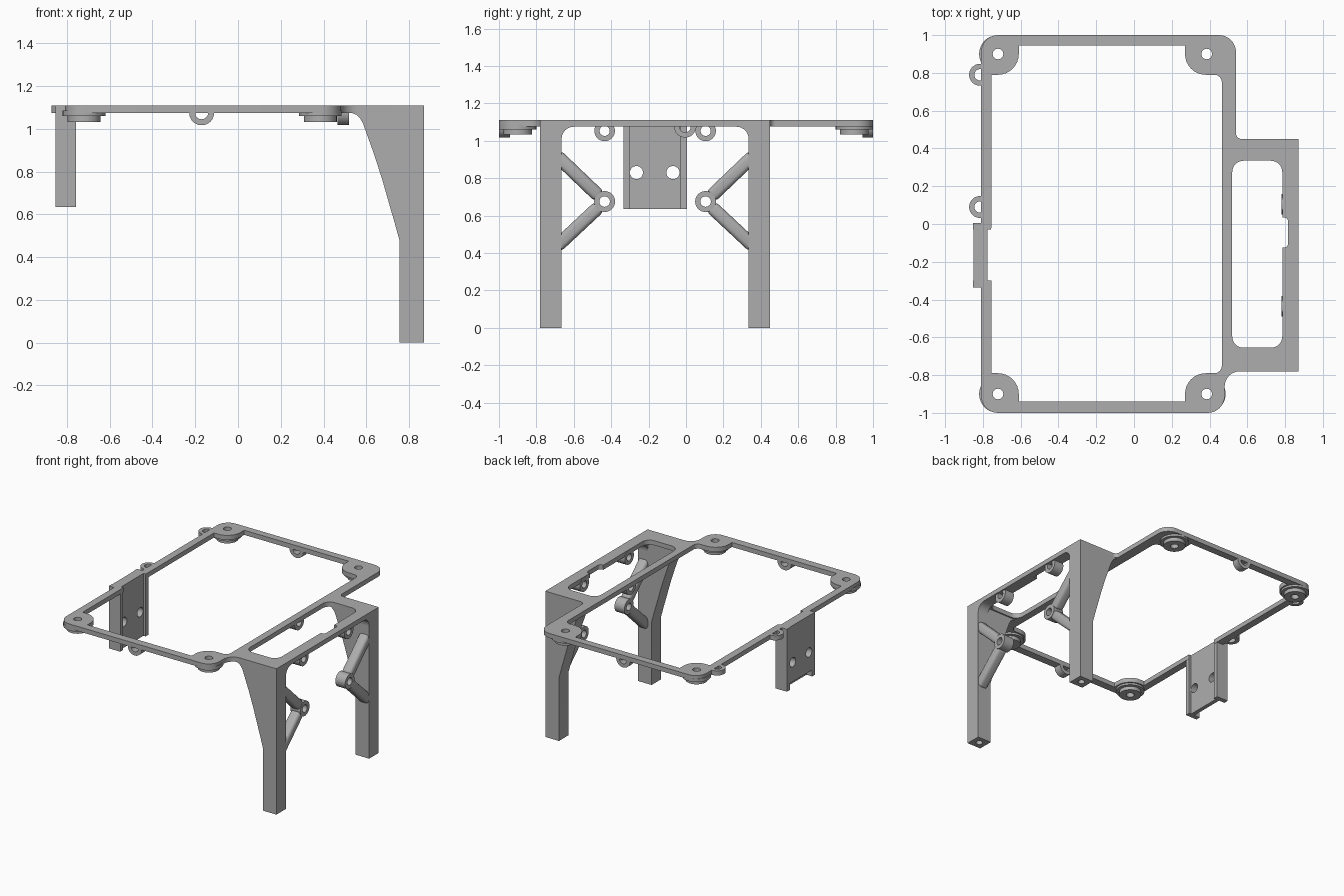
import bpy, bmesh, math
from mathutils import Vector

cube = bpy.data.objects.get("Cube")
if cube:
    bpy.data.objects.remove(cube, do_unlink=True)

grey = bpy.data.materials.new("mid_grey")
grey.use_nodes = True
grey.diffuse_color = (0.42, 0.42, 0.42, 1)
grey.node_tree.nodes["Principled BSDF"].inputs["Base Color"].default_value = grey.diffuse_color

TOP, UNDER = 1.11, 1.075
MID_Y = -0.165


def fillet(corners, steps=8):
    """Turn (a, b, radius) corners into an outline with rounded corners."""
    out = []
    for i, (a, b, r) in enumerate(corners):
        p = Vector((a, b))
        if r == 0:
            out.append(p)
            continue
        u = (Vector(corners[i - 1][:2]) - p).normalized()
        v = (Vector(corners[(i + 1) % len(corners)][:2]) - p).normalized()
        centre = p + (u + v) * r
        for k in range(steps + 1):
            t = k / steps * math.pi / 2
            out.append(centre - v * r * math.cos(t) - u * r * math.sin(t))
    return out


def arc(a, b, r, start=0, end=360, n=32):
    count = n if end - start == 360 else n + 1
    angles = [math.radians(start + (end - start) * k / n) for k in range(count)]
    return [(a + r * math.cos(t), b + r * math.sin(t)) for t in angles]


def rect(a0, a1, b0, b1):
    return [(a0, b0), (a1, b0), (a1, b1), (a0, b1)]


def prism(name, outline, axis, lo, hi):
    """Extrude an outline along an axis; the outline uses the other two axes in order."""
    def place(p, d):
        return {"x": (d, p[0], p[1]), "y": (p[0], d, p[1]), "z": (p[0], p[1], d)}[axis]
    bm = bmesh.new()
    face = bm.faces.new([bm.verts.new(place(p, lo)) for p in outline])
    new = bmesh.ops.extrude_face_region(bm, geom=[face])["geom"]
    shift = Vector(place((0, 0), hi - lo))
    bmesh.ops.translate(bm, vec=shift, verts=[g for g in new if isinstance(g, bmesh.types.BMVert)])
    bmesh.ops.recalc_face_normals(bm, faces=bm.faces)
    mesh = bpy.data.meshes.new(name)
    bm.to_mesh(mesh)
    bm.free()
    mesh.materials.append(grey)
    obj = bpy.data.objects.new(name, mesh)
    bpy.context.collection.objects.link(obj)
    return obj


def bake(obj):
    bpy.context.view_layer.update()
    deps = bpy.context.evaluated_depsgraph_get()
    mesh = bpy.data.meshes.new_from_object(obj.evaluated_get(deps))
    obj.modifiers.clear()
    obj.data = mesh


def cut(obj, *cutters):
    for c in cutters:
        mod = obj.modifiers.new("cut", "BOOLEAN")
        mod.operation, mod.solver, mod.object = "DIFFERENCE", "EXACT", c
    bake(obj)
    for c in cutters:
        bpy.data.objects.remove(c, do_unlink=True)


def ring(name, axis, a, b, r, hole, lo, hi, half=False):
    shape = arc(a, b, r, 180, 360) if half else arc(a, b, r)
    obj = prism(name, shape, axis, lo, hi)
    cut(obj, prism("cutter", arc(a, b, hole), axis, lo - 0.1, hi + 0.1))
    return obj


# Top frame with its large and small openings
frame = prism("top_frame", fillet([
    (-0.81, -1, 0.09), (0.48, -1, 0.09), (0.48, -0.78, 0.08), (0.87, -0.78, 0),
    (0.87, 0.45, 0), (0.54, 0.45, 0.03), (0.54, 1, 0.09), (-0.81, 1, 0.09)]), "z", UNDER, TOP)
main_opening = prism("cutter", fillet([
    (-0.755, 0.79, 0), (-0.61, 0.79, 0.11), (-0.61, 0.945, 0), (0.27, 0.945, 0),
    (0.27, 0.79, 0.11), (0.465, 0.79, 0.04), (0.465, -0.79, 0.04), (0.27, -0.79, 0.11),
    (0.27, -0.94, 0), (-0.61, -0.94, 0), (-0.61, -0.79, 0.11), (-0.755, -0.79, 0),
    (-0.755, -0.3, 0), (-0.775, -0.3, 0), (-0.775, -0.02, 0), (-0.755, -0.02, 0)]), "z", 0.9, 1.3)
side_opening = prism("cutter", fillet([
    (0.52, -0.655, 0.06), (0.785, -0.655, 0.06), (0.785, -0.125, 0), (0.815, -0.125, 0.02),
    (0.815, 0.035, 0.02), (0.785, 0.035, 0), (0.785, 0.335, 0.06), (0.52, 0.335, 0.06)]), "z", 0.9, 1.3)
bolts = [(x, y) for x in (-0.72, 0.385) for y in (-0.9, 0.9)]
cut(frame, main_opening, side_opening,
    *[prism("cutter", arc(x, y, 0.028), "z", 0.9, 1.3) for x, y in bolts])

# Stepped bosses under the bolt holes
for x, y in bolts:
    ring("bolt_pad", "z", x, y, 0.1, 0.028, 1.06, UNDER + 0.01)
    ring("bolt_boss", "z", x, y, 0.077, 0.028, 1.033, 1.065)

# Cable loops: flat ones on the left rail, hanging ones below the others
for y in (0.09, 0.79):
    ring("side_loop", "z", -0.815, y, 0.058, 0.03, UNDER, TOP)
ring("front_loop", "y", -0.17, UNDER, 0.058, 0.03, -1, -0.94, half=True)
ring("back_loop", "y", -0.17, UNDER, 0.058, 0.03, 0.945, 1, half=True)
ring("middle_loop", "x", -0.005, UNDER, 0.058, 0.03, 0.465, 0.52, half=True)

# Legs, each with a curved gusset, a beam fillet and a braced eyelet
leg_profile = [(0.87, 0), (0.755, 0), (0.755, 0.48), (0.733, 0.56), (0.707, 0.65),
               (0.674, 0.765), (0.637, 0.88), (0.585, 1.025), (0.572, 1.048),
               (0.555, 1.066), (0.53, UNDER), (0.53, 1.09), (0.87, 1.09)]
for side, word in ((-1, "front"), (1, "back")):
    inner, outer = MID_Y + side * 0.5, MID_Y + side * 0.615
    leg = prism(word + "_leg", leg_profile, "y", min(inner, outer), max(inner, outer))
    cut(leg, prism("cutter", arc(0.812, (inner + outer) / 2, 0.024), "z", -0.1, 0.15))

    r = 0.065
    curve = [(inner - side * r * (1 - math.cos(t)), UNDER - r * (1 - math.sin(t)))
             for t in [k * math.pi / 16 for k in range(9)]]
    prism(word + "_beam_fillet", curve + [(inner, UNDER)], "x", 0.785, 0.87)

    ey = MID_Y + side * 0.27
    ring(word + "_upper_eyelet", "x", ey, 1.053, 0.055, 0.027, 0.782, 0.86)
    ring(word + "_eyelet", "x", ey, 0.675, 0.056, 0.028, 0.785, 0.868)
    for z in (0.895, 0.46):
        eye = Vector((ey, 0.675))
        root = Vector((inner, z))
        d = (root - eye).normalized()
        n = Vector((-d.y, d.x)) * 0.036
        near, far = eye + d * 0.038, root + d * 0.04
        strut = prism(word + "_strut", [near + n, far + n, far - n, near - n], "x", 0.787, 0.867)
        bevel = strut.modifiers.new("round", "BEVEL")
        bevel.width, bevel.segments = 0.024, 4
        bake(strut)

# Hanging plate on the left rail with edge flanges and two screw holes
plate = prism("side_plate", rect(-0.85, -0.775, -0.31, -0.02), "z", 0.635, TOP)
cut(plate,
    prism("cutter", [(-0.9, 0.6), (-0.805, 0.6), (-0.805, 0.665), (-0.9, 0.7)], "y", -0.4, 0.1),
    *[prism("cutter", arc(y, 0.83, 0.035), "x", -1, -0.6) for y in (-0.265, -0.07)])
for y in (-0.335, -0.03):
    prism("plate_flange", rect(-0.853, -0.757, y, y + 0.035), "z", 0.635, TOP)

# Smooth the curved surfaces, keep the hard edges
bpy.ops.object.select_all(action="DESELECT")
for obj in bpy.context.collection.objects:
    if obj.type == "MESH" and obj.data.materials and obj.data.materials[0] == grey:
        obj.select_set(True)
        bpy.context.view_layer.objects.active = obj
bpy.ops.object.shade_smooth_by_angle(angle=math.radians(30))
